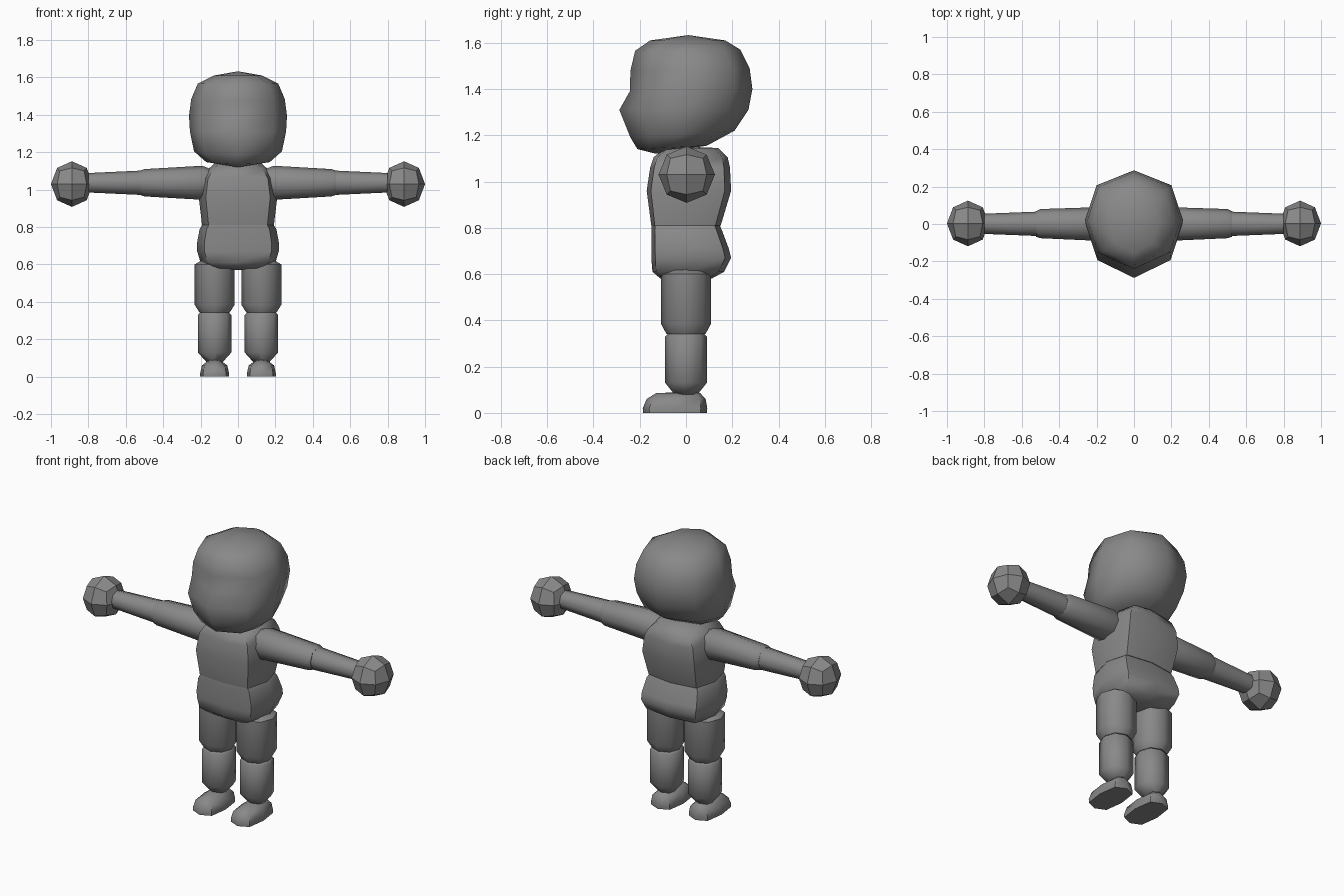
import bpy, bmesh, math
from mathutils import Vector

if "Cube" in bpy.data.objects:
    bpy.data.objects.remove(bpy.data.objects["Cube"])

grey = bpy.data.materials.new("mid grey")
grey.diffuse_color = (0.25, 0.25, 0.25, 1)
grey.use_nodes = True
grey.node_tree.nodes["Principled BSDF"].inputs["Base Color"].default_value = grey.diffuse_color


def finish(name, bm, angle=None):
    bmesh.ops.recalc_face_normals(bm, faces=bm.faces[:])
    mesh = bpy.data.meshes.new(name)
    bm.to_mesh(mesh)
    bm.free()
    mesh.materials.append(grey)
    ob = bpy.data.objects.new(name, mesh)
    bpy.context.collection.objects.link(ob)
    if angle:
        bpy.ops.object.select_all(action='DESELECT')
        ob.select_set(True)
        bpy.context.view_layer.objects.active = ob
        bpy.ops.object.shade_smooth_by_angle(angle=math.radians(angle))
    return ob


def loft(name, rings, bottom, top, cx=0.74, cf=0.72, cb=0.72, place=None, angle=52):
    """Eight-sided loft; ring = (half width, front y, front z, back y, back z).
    cx, cf, cb set how square the corners are; bottom and top are cap points."""
    place = place or (lambda p: p)
    bm = bmesh.new()
    loops = []
    for hw, yf, zf, yb, zb in rings:
        ym, zm, half = (yf + yb) / 2, (zf + zb) / 2, (yb - yf) / 2
        loop = []
        for ux, uy in ((0, -1), (cx, -cf), (1, 0), (cx, cb),
                       (0, 1), (-cx, cb), (-1, 0), (-cx, -cf)):
            p = (ux * hw, ym + uy * half, zm + uy * (zb - zf) / 2)
            loop.append(bm.verts.new(place(Vector(p))))
        loops.append(loop)
    for a, b in zip(loops, loops[1:]):
        for i in range(8):
            j = (i + 1) % 8
            bm.faces.new((a[i], a[j], b[j], b[i]))
    for loop, tip in ((loops[0], bottom), (loops[-1], top)):
        c = bm.verts.new(place(Vector(tip)))
        for i in range(8):
            bm.faces.new((loop[i], loop[(i + 1) % 8], c))
    return finish(name, bm, angle)


def level(rows):
    """Rows (z, half width, front y, back y) to horizontal rings."""
    return [(hw, yf, z, yb, z) for z, hw, yf, yb in rows]


# Head with a creased face line and a jaw that slopes up to the back
loft("head", [
    (0.17, -0.21, 1.14, 0.09, 1.155), (0.235, -0.24, 1.19, 0.21, 1.22),
    (0.257, -0.288, 1.31, 0.27, 1.31), (0.262, -0.243, 1.39, 0.287, 1.40),
    (0.25, -0.24, 1.48, 0.275, 1.49), (0.215, -0.22, 1.565, 0.235, 1.57),
    (0.13, -0.155, 1.61, 0.17, 1.61)],
    (0, -0.13, 1.12), (0, 0.01, 1.633), cx=0.76, cf=0.66, cb=0.7)

# Torso and hips, squarish in section
loft("torso", level([
    (0.81, 0.192, -0.15, 0.15), (0.96, 0.21, -0.17, 0.195),
    (1.06, 0.195, -0.155, 0.19), (1.105, 0.165, -0.14, 0.18),
    (1.145, 0.12, -0.09, 0.14)]),
    (0, 0, 0.81), (0, 0.02, 1.15), cx=0.82, cf=0.9, cb=0.85)
loft("hips", level([
    (0.58, 0.14, -0.11, 0.11), (0.61, 0.2, -0.145, 0.165),
    (0.67, 0.218, -0.15, 0.195), (0.71, 0.22, -0.15, 0.185),
    (0.79, 0.205, -0.15, 0.155), (0.812, 0.19, -0.148, 0.145)]),
    (0, 0, 0.57), (0, 0, 0.812), cx=0.82, cf=0.9, cb=0.85)

for side, s in (("left", 1), ("right", -1)):
    # Leg parts stand on a vertical axis beside the centre line
    leg = lambda p: Vector((s * (0.125 + p.x), p.y, p.z))
    loft(side + "_thigh", level([
        (0.342, 0.08, -0.085, 0.085), (0.385, 0.107, -0.108, 0.108),
        (0.60, 0.107, -0.108, 0.108), (0.635, 0.05, -0.04, 0.05)]),
        (0, 0, 0.342), (0, 0, 0.635), place=leg)
    loft(side + "_shin", level([
        (0.08, 0.045, -0.05, 0.05), (0.13, 0.09, -0.09, 0.09),
        (0.33, 0.09, -0.09, 0.09), (0.345, 0.075, -0.075, 0.075)]),
        (0, 0, 0.08), (0, 0, 0.345), place=leg)
    loft(side + "_foot", level([
        (0, 0.077, -0.185, 0.09), (0.02, 0.077, -0.187, 0.092),
        (0.06, 0.068, -0.17, 0.085), (0.085, 0.035, -0.13, 0.062)]),
        (0, -0.05, 0), (0, -0.03, 0.09), cx=0.8, cf=0.8, cb=0.8, place=leg)

    # Arm parts are lofted upward, then laid out sideways
    arm = lambda p: Vector((s * p.z, p.y, 1.037 + p.x))
    loft(side + "_upper_arm", level([
        (0.15, 0.075, -0.075, 0.075), (0.19, 0.091, -0.09, 0.09),
        (0.50, 0.073, -0.076, 0.08), (0.525, 0.065, -0.068, 0.068)]),
        (0, 0, 0.15), (0, 0, 0.525), place=arm)
    loft(side + "_forearm", level([
        (0.48, 0.062, -0.064, 0.066), (0.52, 0.065, -0.064, 0.066),
        (0.80, 0.052, -0.053, 0.055)]),
        (0, 0, 0.48), (0, 0, 0.80), place=arm)

    # Faceted hand: subdivided cube pushed out to a ball
    bm = bmesh.new()
    bmesh.ops.create_cube(bm, size=2)
    bmesh.ops.subdivide_edges(bm, edges=bm.edges[:], cuts=1, use_grid_fill=True)
    for v in bm.verts:
        n = v.co.normalized()
        v.co = (s * (0.888 + 0.112 * n.x), 0.003 + 0.122 * n.y, 1.03 + 0.122 * n.z)
    finish(side + "_hand", bm)
